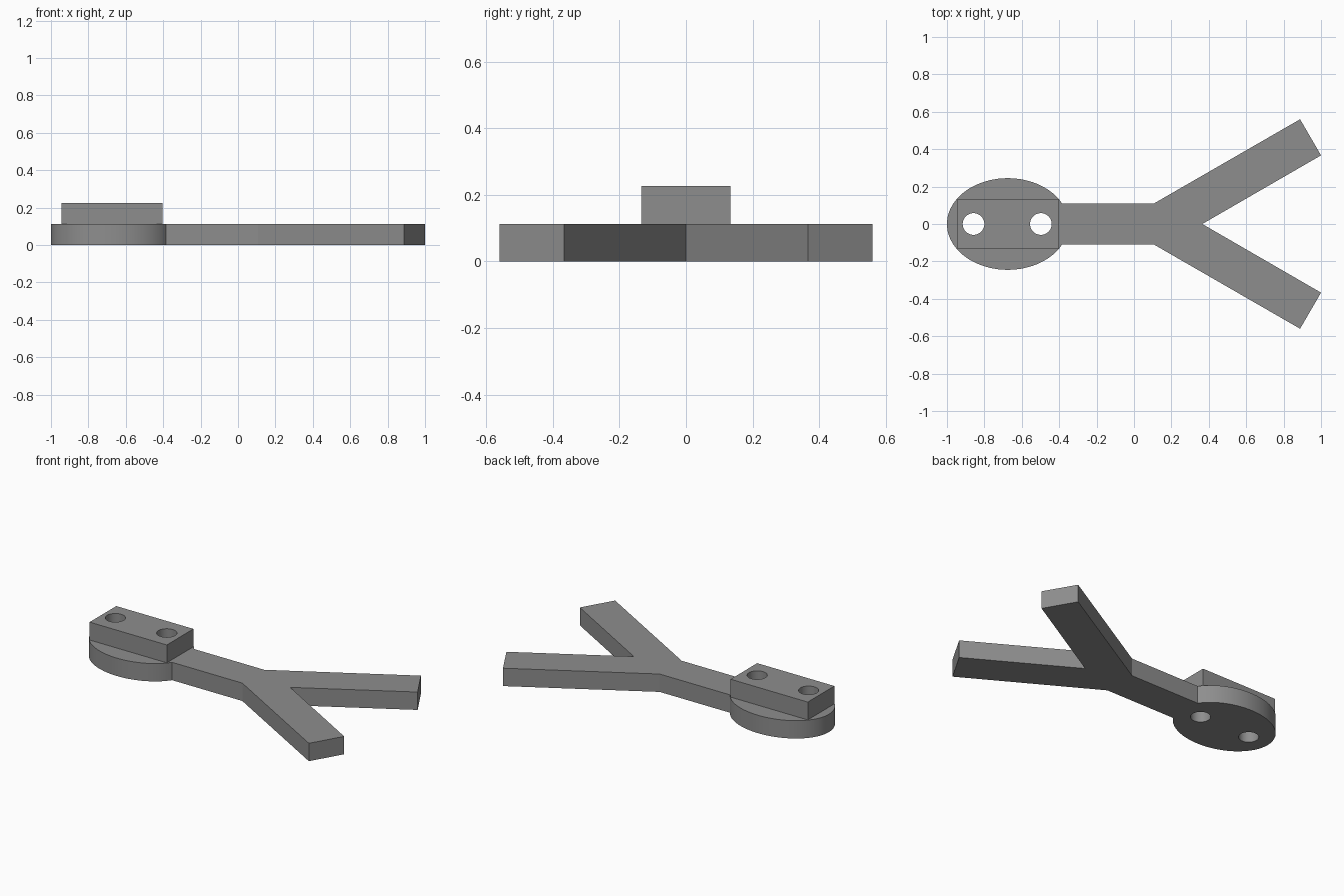
import bpy, bmesh, math

if "Cube" in bpy.data.objects:
    bpy.data.objects.remove(bpy.data.objects["Cube"])

T = 0.113                                # plate thickness
CX, RX, RY = -0.675, 0.325, 0.245        # oval head
STEM = 0.11                              # half width of the stem

grey = bpy.data.materials.new("mid grey")
grey.diffuse_color = (0.27, 0.27, 0.27, 1)
grey.use_nodes = True
grey.node_tree.nodes["Principled BSDF"].inputs["Base Color"].default_value = grey.diffuse_color


def prism(name, outline, z0, z1):
    bm = bmesh.new()
    face = bm.faces.new([bm.verts.new((x, y, z0)) for x, y in outline])
    top = bmesh.ops.extrude_face_region(bm, geom=[face])["geom"]
    bmesh.ops.translate(bm, vec=(0, 0, z1 - z0),
                        verts=[v for v in top if isinstance(v, bmesh.types.BMVert)])
    bmesh.ops.recalc_face_normals(bm, faces=bm.faces)
    me = bpy.data.meshes.new(name)
    bm.to_mesh(me)
    bm.free()
    me.materials.append(grey)
    ob = bpy.data.objects.new(name, me)
    bpy.context.collection.objects.link(ob)
    return ob


def circle(cx, r, n=48):
    return [(cx + r * math.cos(2 * math.pi * i / n),
             r * math.sin(2 * math.pi * i / n)) for i in range(n)]


# Plate: oval head, straight stem and forked arms in one outline
a = math.asin(STEM / RY)
arc = [a + (2 * math.pi - 2 * a) * i / 72 for i in range(73)]
head = [(CX + RX * math.cos(t), RY * math.sin(t)) for t in arc]
upper = [(0.365, 0), (1.0, 0.367), (0.888, 0.56), (0.107, STEM)]
lower = [(x, -y) for x, y in reversed(upper[1:])]
plate = prism("forked_plate", head + lower + upper, 0, T)

# Raised mounting block
block = prism("mounting_block",
              [(-0.945, -0.133), (-0.405, -0.133), (-0.405, 0.133), (-0.945, 0.133)],
              T, 2 * T)

# Two bolt holes through the block and plate
cutters = [prism("hole_cutter", circle(x, 0.058), -0.1, 0.4) for x in (-0.858, -0.498)]
for ob in (plate, block):
    for c in cutters:
        mod = ob.modifiers.new("hole", "BOOLEAN")
        mod.operation, mod.solver, mod.object = "DIFFERENCE", "EXACT", c
    bpy.context.view_layer.objects.active = ob
    for mod in list(ob.modifiers):
        bpy.ops.object.modifier_apply(modifier=mod.name)
for c in cutters:
    bpy.data.objects.remove(c)

# Smooth curved walls, keep edges sharp
bpy.ops.object.select_all(action="DESELECT")
for ob in (plate, block):
    ob.select_set(True)
bpy.ops.object.shade_smooth_by_angle(angle=math.radians(25))
